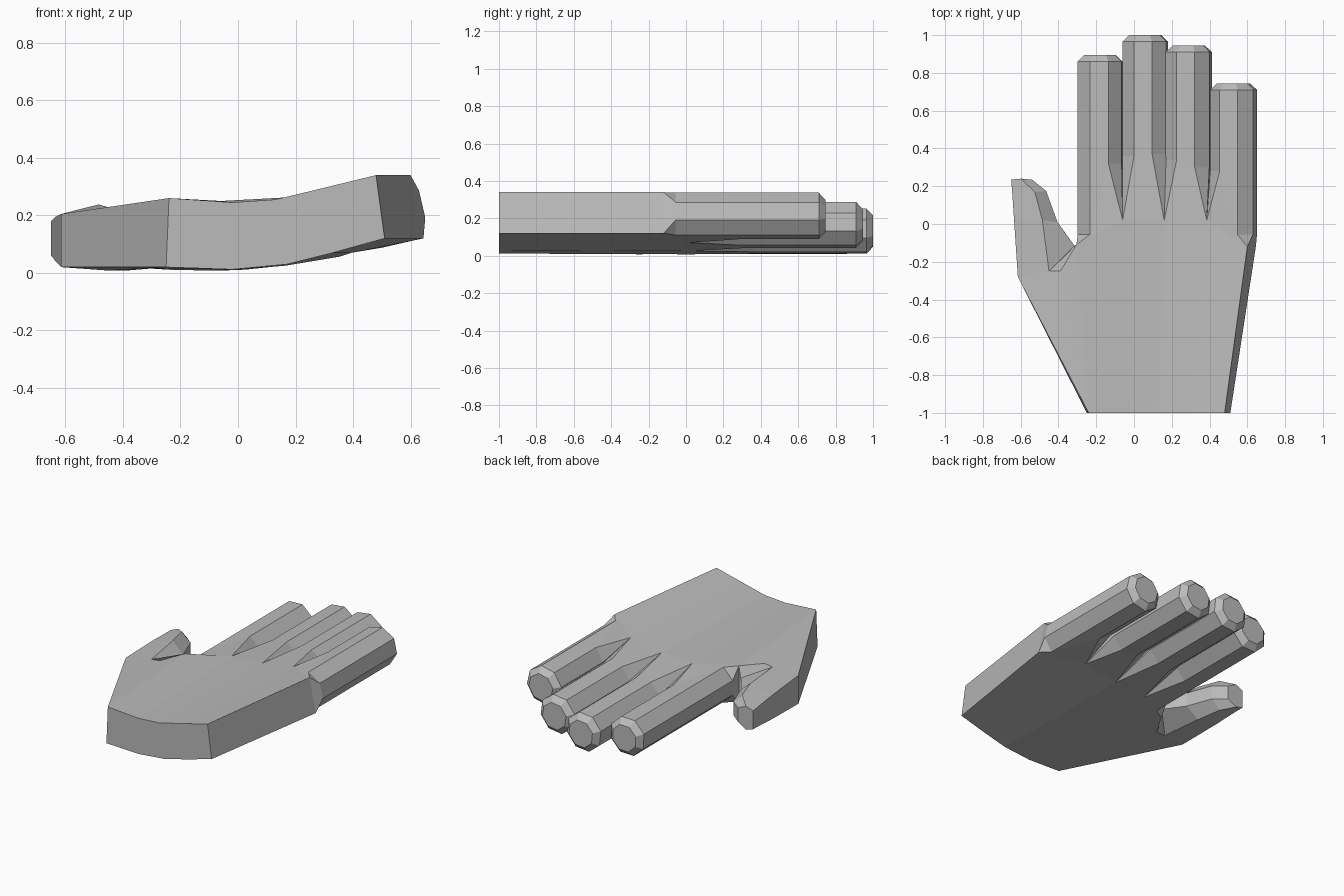
import bpy, bmesh, math

if "Cube" in bpy.data.objects:
    bpy.data.objects.remove(bpy.data.objects["Cube"])

skin = bpy.data.materials.new("grey")
skin.diffuse_color = (0.5, 0.5, 0.5, 1)
skin.use_nodes = True
skin.node_tree.nodes["Principled BSDF"].inputs["Base Color"].default_value = skin.diffuse_color


def finish(name, bm):
    bmesh.ops.remove_doubles(bm, verts=bm.verts, dist=0.0005)
    bmesh.ops.recalc_face_normals(bm, faces=bm.faces)
    mesh = bpy.data.meshes.new(name)
    bm.to_mesh(mesh)
    bm.free()
    mesh.materials.append(skin)
    obj = bpy.data.objects.new(name, mesh)
    bpy.context.collection.objects.link(obj)


def loft(bm, rings, cap_start=True):
    rows = [[bm.verts.new(p) for p in r] for r in rings]
    for a, b in zip(rows, rows[1:]):
        for i in range(len(a)):
            j = (i + 1) % len(a)
            bm.faces.new((a[i], a[j], b[j], b[i]))
    bm.faces.new(rows[-1])
    if cap_start:
        bm.faces.new(rows[0])


# Paired top and bottom points: (top x, y, top z, bottom z, bottom x)
front = [(-.24, -1, .26, .02, -.25), (-.02, -1, .245, .012, -.02),
         (.13, -1, .255, .03, .17), (.30, -1, .296, .07, .33),
         (.48, -1, .34, .12, .51)]
knuckle = [(-.305, -.11, .25, .015, -.305), (-.06, .02, .25, .008, -.06),
           (.16, .02, .262, .025, .165), (.385, .02, .30, .07, .395),
           (.60, -.12, .34, .12, .645)]
thumb_base = [(-.615, -.28, .205, .02, -.615), (-.45, -.25, .228, .008, -.45),
              (-.39, -.25, .235, .008, -.39)]


def top(p):
    return (p[0], p[1], p[2])


def low(p):
    return (p[4], p[1], p[3])


# Palm: a curved slab fanning out from the wrist
bm = bmesh.new()
pts = front + knuckle[::-1] + thumb_base[::-1]
up = [bm.verts.new(top(p)) for p in pts]
dn = [bm.verts.new(low(p)) for p in pts]
patches = [(i, i + 1, 8 - i, 9 - i) for i in range(4)]
patches += [(0, 9, 10), (0, 10, 11), (0, 11, 12)]
for patch in patches:
    bm.faces.new([up[i] for i in patch])
    bm.faces.new([dn[i] for i in reversed(patch)])
for i in range(len(pts)):
    j = (i + 1) % len(pts)
    bm.faces.new((up[j], up[i], dn[i], dn[j]))
finish("palm", bm)


# Fingers: octagonal prisms that open out into the knuckle line
def finger(name, k, cx, cz, tip, tilt, left_y, right_y):
    def octagon(radius, y_left, y_right):
        ring = []
        for i in range(8):
            a = math.radians(22.5 + 45 * i + tilt)
            y = y_left if 2 <= i <= 5 else y_right
            ring.append((cx + radius * math.cos(a), y, cz + radius * math.sin(a)))
        return ring
    a, b = knuckle[k], knuckle[k + 1]
    root = [top(b), top(b), top(a), top(a), low(a), low(a), low(b), low(b)]
    bm = bmesh.new()
    loft(bm, [root, octagon(.126, left_y, right_y),
              octagon(.126, tip - .035, tip - .035), octagon(.088, tip, tip)], False)
    finish(name, bm)


finger("index_finger", 0, -.18, .128, .895, 2, -.055, .32)
finger("middle_finger", 1, .06, .132, 1.0, 6, .36, .37)
finger("ring_finger", 2, .29, .165, .945, 8, .34, .30)
finger("little_finger", 3, .527, .213, .745, 13, .28, -.055)

# Thumb: short six-sided loft with a ridge along the top and bottom
outer, ridge, web = thumb_base
bm = bmesh.new()
loft(bm, [
    [top(outer), top(ridge), (-.315, -.115, .17), (-.315, -.115, .08),
     low(ridge), low(outer)],
    [(-.635, .02, .195), (-.485, .02, .238), (-.405, .01, .17),
     (-.405, .01, .08), (-.485, .02, .012), (-.635, .02, .04)],
    [(-.645, .17, .185), (-.525, .17, .228), (-.465, .175, .17),
     (-.465, .175, .08), (-.525, .17, .025), (-.645, .17, .055)],
    [(-.65, .235, .18), (-.60, .24, .20), (-.54, .235, .17),
     (-.54, .235, .08), (-.60, .24, .045), (-.65, .235, .06)]])
finish("thumb", bm)

# Web of skin between thumb and palm
bm = bmesh.new()
loft(bm, [[top(ridge), (-.315, -.115, .17), (-.315, -.115, .08), low(ridge)],
          [top(web), top(knuckle[0]), low(knuckle[0]), low(web)]])
finish("thumb_web", bm)
